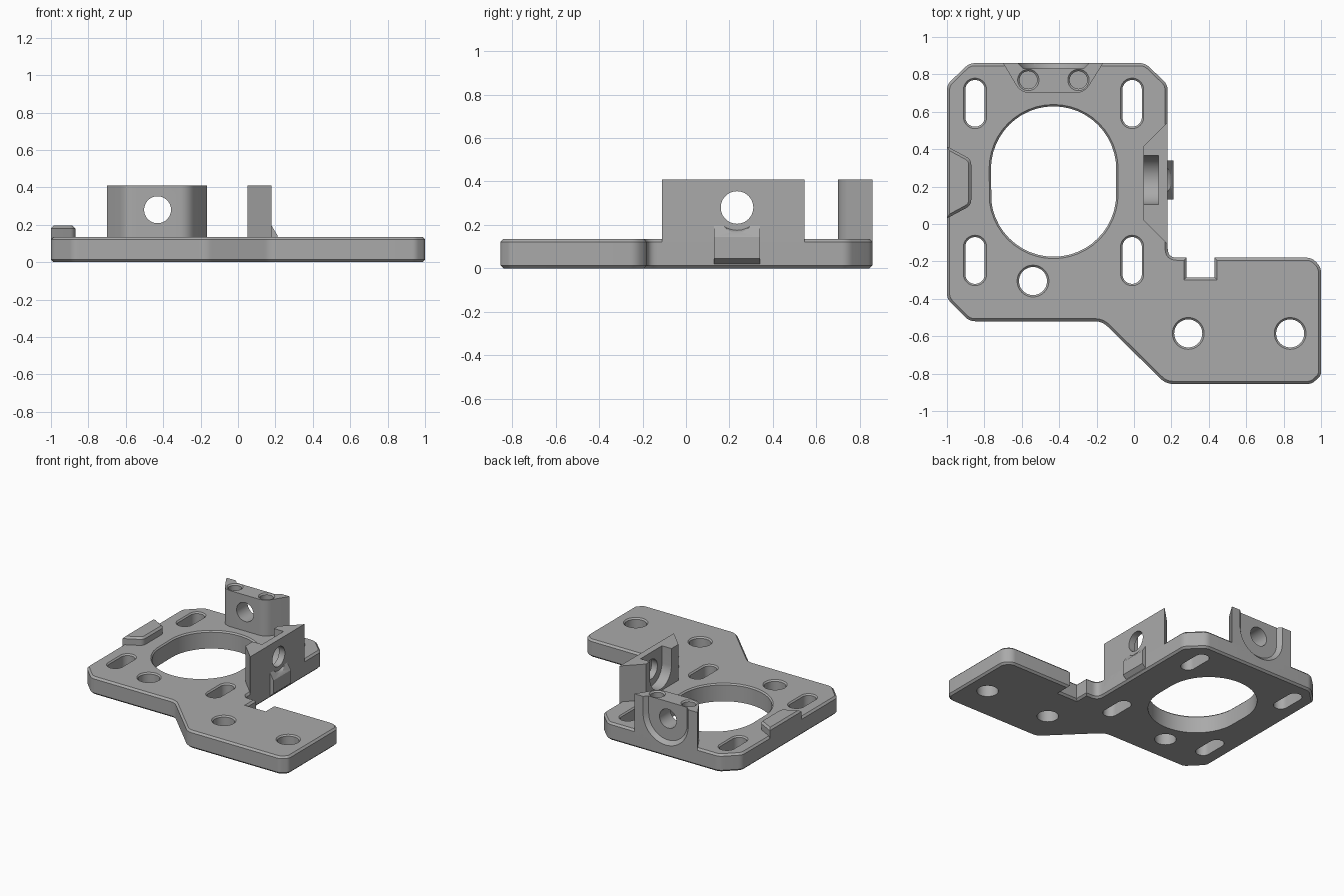
import bpy, bmesh
from math import pi, cos, sin
from mathutils import Vector

if "Cube" in bpy.data.objects:
    bpy.data.objects.remove(bpy.data.objects["Cube"], do_unlink=True)

grey = bpy.data.materials.new("grey plastic")
grey.use_nodes = True
GREY = (0.4, 0.4, 0.4, 1)
grey.diffuse_color = GREY
grey.node_tree.nodes["Principled BSDF"].inputs["Base Color"].default_value = GREY

PLATE_H, TOP, EDGE = 0.135, 0.41, 0.014


# Frames: plan view, back wall face, side wall face, side profile
def plan(u, v, w): return (u, v, w)
def back(u, v, w): return (-0.43 + u, w, 0.28 + v)
def side(u, v, w): return (w, 0.235 + u, 0.28 + v)
def profile(u, v, w): return (u, w, v)


def rounded(corners, steps=6):
    """Outline with each (x, y, cut) corner replaced by a soft curve."""
    out = []
    for i, (x, y, cut) in enumerate(corners):
        p = Vector((x, y))
        if not cut:
            out.append(p)
            continue
        a = Vector(corners[i - 1][:2]) - p
        b = Vector(corners[(i + 1) % len(corners)][:2]) - p
        a, b = p + a.normalized() * cut, p + b.normalized() * cut
        for k in range(steps + 1):
            t = k / steps
            out.append(a * (1 - t) ** 2 + p * 2 * t * (1 - t) + b * t ** 2)
    return out


def slot(cx, cy, r, half=0, n=24):
    """Circle, or upright slot when half is set."""
    return [(cx + r * cos(pi * k / n), cy + (half if k <= n else -half) + r * sin(pi * k / n))
            for k in range(2 * n + 1) if half or k < 2 * n]


def u_shape(r, height=0.3, n=32):
    return [(r * cos(pi + pi * k / n), r * sin(pi + pi * k / n)) for k in range(n + 1)] + [(r, height), (-r, height)]


def loft(name, rings, frame=plan, bevel_heights=()):
    """Solid through a list of (outline, depth) rings."""
    bm = bmesh.new()
    loops = [[bm.verts.new(frame(u, v, w)) for u, v in outline] for outline, w in rings]
    n = len(loops[0])
    for low, high in zip(loops, loops[1:]):
        for i in range(n):
            j = (i + 1) % n
            bm.faces.new((low[i], low[j], high[j], high[i]))
    bm.faces.new(loops[0])
    bm.faces.new(loops[-1])
    bmesh.ops.recalc_face_normals(bm, faces=bm.faces)
    edges = [e for e in bm.edges if any(all(abs(v.co.z - h) < 1e-5 for v in e.verts) for h in bevel_heights)]
    if edges:
        bmesh.ops.bevel(bm, geom=edges, offset=EDGE, segments=1, affect='EDGES')
    mesh = bpy.data.meshes.new(name)
    bm.to_mesh(mesh)
    bm.free()
    mesh.materials.append(grey)
    ob = bpy.data.objects.new(name, mesh)
    bpy.context.collection.objects.link(ob)
    return ob


def activate(ob):
    bpy.ops.object.select_all(action='DESELECT')
    ob.select_set(True)
    bpy.context.view_layer.objects.active = ob


def cut(ob, rings, frame=plan):
    cutter = loft("cutter", rings, frame)
    mod = ob.modifiers.new("cut", 'BOOLEAN')
    mod.operation, mod.solver, mod.object = 'DIFFERENCE', 'EXACT', cutter
    activate(ob)
    bpy.ops.object.modifier_apply(modifier=mod.name)
    bpy.data.objects.remove(cutter, do_unlink=True)


def drill(ob, cx, cy, r, half=0, bottom=-0.1, top=PLATE_H, lip=0.01):
    """Vertical hole with a chamfered mouth."""
    cut(ob, [(slot(cx, cy, r, half), bottom), (slot(cx, cy, r, half), top - lip),
             (slot(cx, cy, r + 2 * lip, half), top + lip)])


# Base plate
outline = rounded([(-1, -0.40, .03), (-0.88, -0.52, .03), (-0.17, -0.52, .04), (0.17, -0.855, .04),
                   (0.95, -0.855, .02), (1, -0.81, .02), (1, -0.23, .03), (0.95, -0.18, .03),
                   (0.43, -0.18, 0), (0.43, -0.285, 0), (0.28, -0.285, 0), (0.28, -0.18, 0),
                   (0.18, -0.18, .05), (0.18, 0.745, .03), (0.06, 0.86, .03),
                   (-0.88, 0.86, .03), (-1, 0.745, .03)])
plate = loft("base_plate", [(outline, 0), (outline, PLATE_H)], plan, (0, PLATE_H))
drill(plate, -0.43, 0.227, 0.335, 0.067)
for x in (-0.85, -0.01):
    for y in (0.645, -0.195):
        drill(plate, x, y, 0.052, 0.073)
for x, y in ((-0.54, -0.305), (0.29, -0.585), (0.835, -0.585)):
    drill(plate, x, y, 0.075)

# Back mounting block
shape = rounded([(-0.70, 0.86, 0), (-0.605, 0.70, .05), (-0.265, 0.70, .05), (-0.165, 0.86, 0)])
back_block = loft("back_block", [(shape, EDGE), (shape, TOP)])
cut(back_block, [(slot(0, 0, 0.072), 0.6), (slot(0, 0, 0.072), 1)], back)
for x in (-0.565, -0.297):
    drill(back_block, x, 0.77, 0.047, bottom=0.25, top=TOP)
recess = [(u_shape(0.163), 0.832), (u_shape(0.20), 0.869)]
for ob in (back_block, plate):
    cut(ob, recess, back)

# Side mounting block with a pocket open at the top
shape = [(0.18, -0.11), (0.18, 0.545), (0.05, 0.415), (0.05, 0.02)]
side_block = loft("side_block", [(shape, EDGE), (shape, TOP)])
cut(side_block, [(slot(0, 0, 0.075), -0.1), (slot(0, 0, 0.075), 0.4)], side)
cut(side_block, [(u_shape(0.13), 0), (u_shape(0.13), 0.13)], side)

# Outer catch below the side hole
shape = [(0.16, 0.02), (0.18, 0.02), (0.21, 0.045), (0.21, 0.145), (0.18, 0.195), (0.16, 0.195)]
catch = loft("side_catch", [(shape, 0.13), (shape, 0.34)], profile)
cut(catch, [(slot(0, 0, 0.095), 0.14), (slot(0, 0, 0.105), 0.18), (slot(0, 0, 0.135), 0.23)], side)

# Raised pad on the right edge
shape = rounded([(-1, 0.03, 0), (-0.87, 0.10, .03), (-0.87, 0.345, .03), (-1, 0.415, 0)])
pad = loft("edge_pad", [(shape, EDGE), (shape, 0.195)], plan, (0.195,))

for ob in (plate, back_block, side_block, catch, pad):
    activate(ob)
    bpy.ops.object.shade_smooth_by_angle(angle=0.5)
